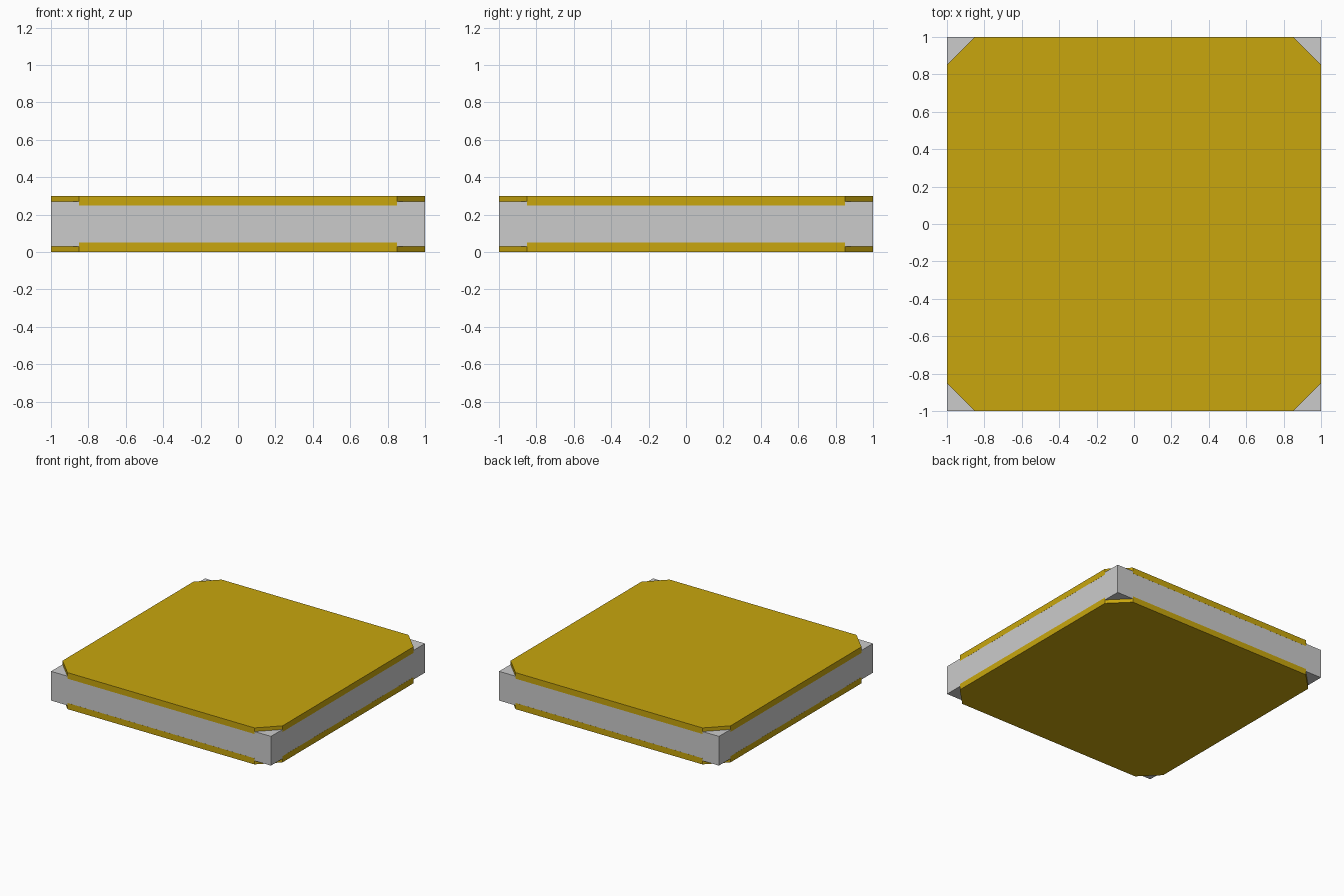
import bpy
import bmesh

if "Cube" in bpy.data.objects:
    bpy.data.objects.remove(bpy.data.objects["Cube"])


def prism(name, outline, z0, z1, color=None):
    """Extrude a flat outline from z0 to z1."""
    bm = bmesh.new()
    base = bm.faces.new([bm.verts.new((x, y, z0)) for x, y in outline])
    ext = bmesh.ops.extrude_face_region(bm, geom=[base], use_keep_orig=True)
    top = [v for v in ext["geom"] if isinstance(v, bmesh.types.BMVert)]
    bmesh.ops.translate(bm, verts=top, vec=(0, 0, z1 - z0))
    bmesh.ops.recalc_face_normals(bm, faces=bm.faces[:])
    mesh = bpy.data.meshes.new(name)
    bm.to_mesh(mesh)
    bm.free()
    obj = bpy.data.objects.new(name, mesh)
    bpy.context.collection.objects.link(obj)
    if color:
        mesh.materials.append(color)
    return obj


gold = bpy.data.materials.new("gold")
gold.diffuse_color = (0.58, 0.38, 0.004, 1)
gold.use_nodes = True
gold.node_tree.nodes["Principled BSDF"].inputs["Base Color"].default_value = gold.diffuse_color

# Grey square core, a hair narrower so the plate rims stay visible
s = 0.9995
prism("core_slab", [(-s, -s), (s, -s), (s, s), (-s, s)], 0.03, 0.27)

# Gold plates with clipped corners, above and below the core
c = 0.85
octagon = [(-c, -1), (c, -1), (1, -c), (1, c), (c, 1), (-c, 1), (-1, c), (-1, -c)]
for name, z in (("bottom_plate", 0.0), ("top_plate", 0.25)):
    prism(name, octagon, z, z + 0.05, gold)
